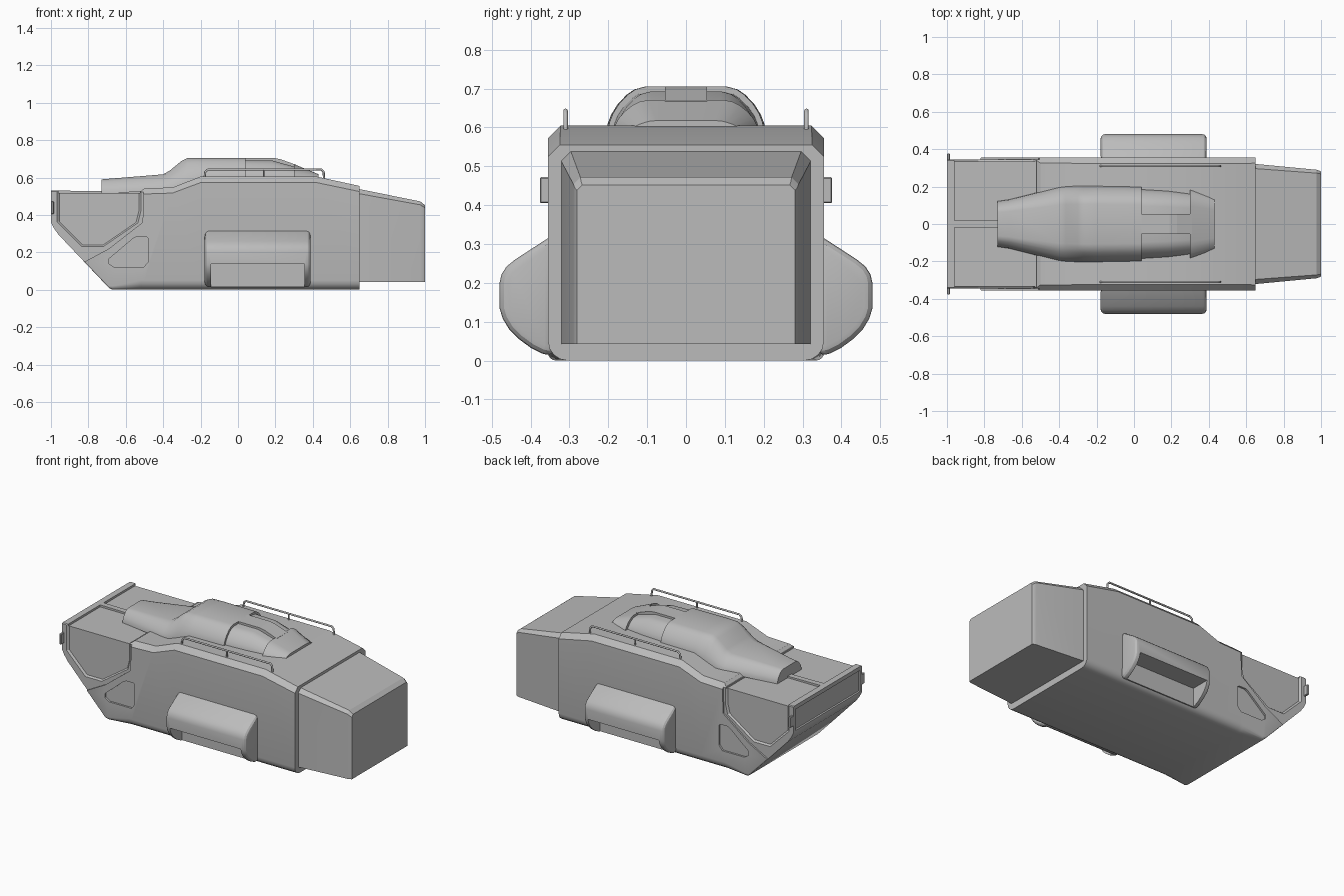
import bpy, bmesh, math
from mathutils import Vector

if "Cube" in bpy.data.objects:
    bpy.data.objects.remove(bpy.data.objects["Cube"])

grey = bpy.data.materials.new("armour_grey")
grey.use_nodes = True
grey.diffuse_color = (0.5, 0.5, 0.5, 1)
grey.node_tree.nodes["Principled BSDF"].inputs["Base Color"].default_value = (0.5, 0.5, 0.5, 1)


def activate(ob):
    bpy.ops.object.select_all(action='DESELECT')
    ob.select_set(True)
    bpy.context.view_layer.objects.active = ob


def smooth(ob, angle=28):
    activate(ob)
    bpy.ops.object.shade_smooth_by_angle(angle=math.radians(angle))


def loft(name, sections):
    """Skin a closed solid through rings that share one point count."""
    bm = bmesh.new()
    rings = [[bm.verts.new(p) for p in s] for s in sections]
    n = len(rings[0])
    for a, b in zip(rings, rings[1:]):
        for i in range(n):
            j = (i + 1) % n
            bm.faces.new((a[i], a[j], b[j], b[i]))
    bm.faces.new(rings[0])
    bm.faces.new(rings[-1])
    bmesh.ops.recalc_face_normals(bm, faces=bm.faces)
    me = bpy.data.meshes.new(name)
    bm.to_mesh(me)
    bm.free()
    ob = bpy.data.objects.new(name, me)
    bpy.context.collection.objects.link(ob)
    me.materials.append(grey)
    return ob


def box(name, x, y, z):
    return loft(name, [[(u, y[0], z[0]), (u, y[1], z[0]), (u, y[1], z[1]), (u, y[0], z[1])] for u in x])


def side_prism(name, outline, y0, y1, grow=1.0):
    """Extrude an x-z outline sideways, scaling its far end about its middle."""
    mid = sum((Vector(p) for p in outline), Vector((0, 0))) / len(outline)
    far = [mid + (Vector(p) - mid) * grow for p in outline]
    return loft(name, [[(p[0], y0, p[1]) for p in outline], [(p[0], y1, p[1]) for p in far]])


def bevel(ob, width, segments):
    mod = ob.modifiers.new("bevel", 'BEVEL')
    mod.width, mod.segments, mod.limit_method = width, segments, 'ANGLE'
    mod.angle_limit = math.radians(35)
    activate(ob)
    bpy.ops.object.modifier_apply(modifier=mod.name)


def cut(ob, cutter):
    mod = ob.modifiers.new("cut", 'BOOLEAN')
    mod.object, mod.operation, mod.solver = cutter, 'DIFFERENCE', 'EXACT'
    activate(ob)
    bpy.ops.object.modifier_apply(modifier=mod.name)
    bpy.data.objects.remove(cutter)


def mirrored(half):
    return half + [(-y, z) for y, z in reversed(half)]


def hull_ring(x, low, top, wide, chamfer, radius):
    half = [(wide - radius * (1 - math.sin(a)), low + radius * (1 - math.cos(a)))
            for a in (math.pi / 2 * k / 4 for k in range(5))]
    half += [(wide, top - chamfer), (wide - chamfer, top)]
    return [(x, y, z) for y, z in mirrored(half)]


# Main hull: x, underside, roof, half width, roof chamfer, belly radius
hull = loft("hull", [hull_ring(*s) for s in (
    (-1, 0.36, 0.53, 0.355, 0.015, 0.005),
    (-0.985, 0.33, 0.53, 0.355, 0.015, 0.005),
    (-0.96, 0.295, 0.53, 0.355, 0.015, 0.005),
    (-0.69, 0.01, 0.527, 0.355, 0.015, 0.01),
    (-0.67, 0, 0.527, 0.355, 0.015, 0.02),
    (-0.52, 0, 0.527, 0.355, 0.015, 0.05),
    (-0.5, 0, 0.542, 0.355, 0.03, 0.05),
    (-0.35, 0, 0.547, 0.355, 0.03, 0.05),
    (-0.2, 0, 0.605, 0.355, 0.032, 0.05),
    (0.42, 0, 0.605, 0.355, 0.032, 0.05),
    (0.65, 0, 0.555, 0.355, 0.03, 0.05))])

# Recessed nose cheeks, bay panels, deck wells and lower hatches
cheek = [(-1.1, 0.7), (-1.1, 0), (-0.82, 0.15), (-0.69, 0.22), (-0.51, 0.36), (-0.5, 0.7)]
bay = [(-0.955, 0.6), (-0.955, 0.365), (-0.83, 0.24), (-0.72, 0.24), (-0.545, 0.36), (-0.53, 0.42), (-0.53, 0.6)]
hatch = [(-0.69, 0.165), (-0.56, 0.275), (-0.54, 0.285), (-0.49, 0.285), (-0.48, 0.275),
         (-0.48, 0.15), (-0.505, 0.12), (-0.66, 0.12), (-0.69, 0.14)]
for s in (-1, 1):
    cut(hull, side_prism("cheek_cutter", cheek, s * 0.345, s * 0.5))
    cut(hull, side_prism("bay_cutter", bay, s * 0.334, s * 0.35, 1.08))
    cut(hull, side_prism("hatch_cutter", hatch, s * 0.343, s * 0.4))
    cut(hull, box("deck_cutter", (-0.96, -0.525), sorted((s * 0.018, s * 0.4)), (0.517, 0.6)))
cut(hull, box("nose_cutter", (-1.1, -0.988), (-0.325, 0.325), (0.37, 0.505)))
smooth(hull)

# Tapered rear compartment
def rear_ring(x, wide, top, chamfer):
    half = [(wide, 0.042), (wide, top - chamfer), (wide - chamfer, top)]
    return [(x, y, z) for y, z in mirrored(half)]

rear = loft("rear_compartment", [rear_ring(0.64, 0.322, 0.54, 0.025), rear_ring(0.975, 0.29, 0.472, 0.018),
                                 rear_ring(0.99, 0.286, 0.46, 0.016), rear_ring(1, 0.281, 0.452, 0.014)])
smooth(rear, 20)

# Roof canopy: rounded hood in sections
ARCH = [(1, 0), (0.985, 0.2), (0.94, 0.4), (0.86, 0.62), (0.75, 0.82), (0.65, 0.94), (0.52, 1)]

def canopy(name, stations):
    ob = loft(name, [[(x, y, z) for y, z in mirrored([(w * a, low + (top - low) * b) for a, b in ARCH])]
                     for x, w, low, top in stations])
    smooth(ob)
    return ob

canopy("canopy_front", [(-0.73, 0.122, 0.515, 0.59), (-0.67, 0.13, 0.517, 0.595), (-0.4, 0.198, 0.53, 0.617),
                        (-0.365, 0.202, 0.53, 0.637), (-0.3, 0.205, 0.545, 0.69), (-0.27, 0.205, 0.555, 0.705),
                        (-0.2, 0.205, 0.585, 0.705), (0.04, 0.2, 0.59, 0.705)])
canopy("canopy_windows", [(0.03, 0.187, 0.59, 0.692), (0.18, 0.178, 0.59, 0.692), (0.31, 0.162, 0.59, 0.655)])
canopy("canopy_tail", [(0.3, 0.185, 0.59, 0.671), (0.43, 0.142, 0.59, 0.618)])
spine = [(0.03, 0.6), (0.03, 0.705), (0.19, 0.705), (0.23, 0.697), (0.31, 0.668), (0.31, 0.6)]
side_prism("canopy_spine", spine, -0.054, 0.054)


def tube(name, points, radius):
    cu = bpy.data.curves.new(name, 'CURVE')
    cu.dimensions, cu.bevel_depth, cu.bevel_resolution, cu.use_fill_caps = '3D', radius, 2, True
    sp = cu.splines.new('POLY')
    sp.points.add(len(points) - 1)
    for p, co in zip(sp.points, points):
        p.co = (*co, 1)
    cu.materials.append(grey)
    ob = bpy.data.objects.new(name, cu)
    bpy.context.collection.objects.link(ob)
    activate(ob)
    bpy.ops.object.convert(target='MESH')
    smooth(bpy.context.object, 50)


# Side pods, roof rails and nose brackets
POD = [(0.34, 0.325), (0.44, 0.26), (0.462, 0.242), (0.475, 0.222), (0.48, 0.2), (0.48, 0.135),
       (0.472, 0.108), (0.455, 0.08), (0.43, 0.055), (0.4, 0.033), (0.37, 0.018), (0.34, 0.01)]
for s, side in ((-1, "right"), (1, "left")):
    pod = loft(side + "_pod", [[(x, s * y, z) for y, z in POD] for x in (-0.178, 0.388)])
    bevel(pod, 0.022, 3)
    cut(pod, box("pod_cutter", (-0.145, 0.355), sorted((s * 0.358, s * 0.6)), (-0.1, 0.138)))
    smooth(pod)
    y = s * 0.31
    tube(side + "_rail", [(-0.18, y, 0.59), (-0.175, y, 0.63), (-0.16, y, 0.643),
                          (0.445, y, 0.643), (0.458, y, 0.63), (0.46, y, 0.585)], 0.006)
    tube(side + "_rail_post", [(0.14, y, 0.6), (0.14, y, 0.643)], 0.005)
    bracket = box(side + "_nose_bracket", (-1, -0.985), sorted((s * 0.33, s * 0.376)), (0.405, 0.472))
    bevel(bracket, 0.003, 1)
